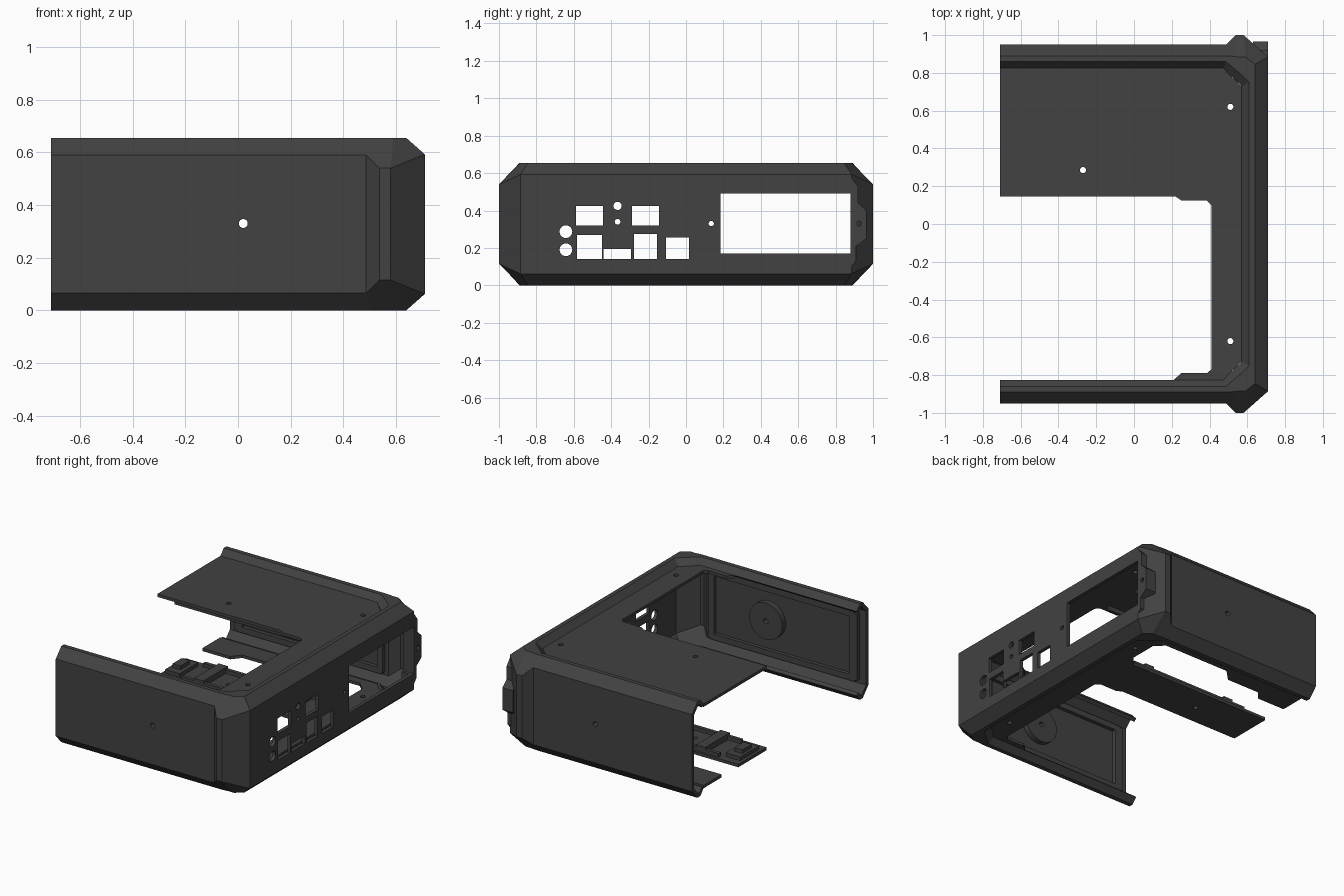
import bpy, bmesh, math
from mathutils import Matrix, Vector

if "Cube" in bpy.data.objects:
    bpy.data.objects.remove(bpy.data.objects["Cube"])

H = 0.655  # overall height

mat = bpy.data.materials.new("charcoal_plastic")
mat.diffuse_color = (0.054, 0.054, 0.054, 1)
mat.use_nodes = True
mat.node_tree.nodes["Principled BSDF"].inputs["Base Color"].default_value = mat.diffuse_color


def make(name, bm):
    me = bpy.data.meshes.new(name)
    bm.to_mesh(me)
    bm.free()
    me.materials.append(mat)
    ob = bpy.data.objects.new(name, me)
    bpy.context.scene.collection.objects.link(ob)
    return ob


def add_box(bm, x0, x1, y0, y1, z0, z1):
    m = Matrix.Translation(((x0 + x1) / 2, (y0 + y1) / 2, (z0 + z1) / 2))
    m = m @ Matrix.Diagonal((abs(x1 - x0), abs(y1 - y0), abs(z1 - z0), 1))
    bmesh.ops.create_cube(bm, size=1, matrix=m)


def add_cyl(bm, center, r, depth, axis, n=24):
    q = Vector((0, 0, 1)).rotation_difference(Vector(axis)).to_matrix().to_4x4()
    bmesh.ops.create_cone(bm, cap_ends=True, segments=n, radius1=r, radius2=r,
                          depth=depth, matrix=Matrix.Translation(center) @ q)


def prism(name, pts, direction):
    bm = bmesh.new()
    f = bm.faces.new([bm.verts.new(p) for p in pts])
    ex = bmesh.ops.extrude_face_region(bm, geom=[f])
    vs = [v for v in ex["geom"] if isinstance(v, bmesh.types.BMVert)]
    bmesh.ops.translate(bm, verts=vs, vec=direction)
    bmesh.ops.recalc_face_normals(bm, faces=bm.faces)
    return make(name, bm)


def cut(ob, cutter):
    mod = ob.modifiers.new("cut", "BOOLEAN")
    mod.operation, mod.solver, mod.object = "DIFFERENCE", "EXACT", cutter
    dg = bpy.context.evaluated_depsgraph_get()
    me = bpy.data.meshes.new_from_object(ob.evaluated_get(dg))
    ob.modifiers.clear()
    ob.data = me


# Cutter holding every port and screw hole
bm = bmesh.new()
ports = [(-.588, -.444, .32, .425), (-.583, -.449, .14, .27),
         (-.44, -.294, .14, .195), (-.289, -.144, .32, .425),
         (-.278, -.155, .14, .275), (-.107, .016, .14, .255),
         (.184, .88, .17, .49)]
for y0, y1, z0, z1 in ports:
    add_box(bm, .6, .8, y0, y1, z0, z1)
for y, z, r in [(-.642, .287, .034), (-.642, .19, .034), (-.366, .425, .022),
                (-.366, .34, .015), (.135, .33, .014), (.925, .33, .014)]:
    add_cyl(bm, (.66, y, z), r, .3, (1, 0, 0))
for s in (-1, 1):
    add_cyl(bm, (.02, s * .95, .33), .017, .3, (0, 1, 0))
for x, y in [(-.27, .285), (.51, .62), (.51, -.62)]:
    add_cyl(bm, (x, y, H / 2), .016, 1, (0, 0, 1))
cutter = make("hole_cutter", bm)
cutter.hide_render = True

# Outer shell: lip, rim, chamfer and wall rows swept around three sides
lip = [(-.71, -.825, .615), (.475, -.825, .615), (.495, -.80, .615),
       (.555, -.745, .615), (.57, -.73, .615)]
rim = [(-.71, -.86, H), (.485, -.86, H), (.51, -.84, H),
       (.58, -.78, H), (.61, -.75, H)]
edge = [(-.71, -.89, H), (.505, -.89, H), (.55, -.885, H),
        (.59, -.885, H), (.64, -.845, H)]
wall = [(-.71, -.95, .59), (.487, -.95, .59), (.537, -1, .54),
        (.58, -1, .54), (.71, -.885, .593)]
upper = [r + [(x, -y, z) for x, y, z in reversed(r)] for r in (lip, rim, edge, wall)]
rows = upper + [[(x, y, H - z) for x, y, z in r] for r in reversed(upper)]
bm = bmesh.new()
grid = [[bm.verts.new(p) for p in r] for r in rows]
for a, b in zip(grid, grid[1:]):
    for i in range(len(a) - 1):
        bm.faces.new((a[i], b[i], b[i + 1], a[i + 1]))
shell = make("outer_shell", bm)
sol = shell.modifiers.new("thickness", "SOLIDIFY")
sol.thickness, sol.offset, sol.use_even_offset = .024, -1, True
cut(shell, cutter)

# Recessed top and bottom panels
inner_edge = [(-.71, .145), (.22, .145), (.25, .125), (.385, .125), (.41, .10),
              (.41, -.77), (.385, -.79), (.25, -.79), (.21, -.825)]
outer_edge = [(.475, -.825), (.495, -.80), (.57, -.73),
              (.57, .73), (.495, .80), (.475, .825), (-.71, .825)]
notch = [(-.71, .63), (-.5, .63), (-.45, .69), (-.2, .69), (-.12, .77),
         (.38, .77), (.44, .71), (.44, .52), (.38, .45), (-.71, .45)]
for name, pts, z in (("top_panel", inner_edge + outer_edge, .595),
                     ("bottom_panel", inner_edge + outer_edge + notch, .04)):
    cut(prism(name, [(x, y, z) for x, y in pts], (0, 0, .02)), cutter)

# Stiffening frame and round boss inside the front and back walls
for s, name in ((-1, "front_wall_ribs"), (1, "back_wall_ribs")):
    bm = bmesh.new()
    y0, y1 = s * .93, s * .9
    for z0, z1 in ((.09, .13), (.525, .565), (.29, .305), (.35, .365)):
        add_box(bm, -.64, .45, y0, y1, z0, z1)
    for x0, x1 in ((-.66, -.6), (.42, .46)):
        add_box(bm, x0, x1, y0, y1 - s * .001, .1, .555)
    for x0, x1 in ((-.025, -.005), (.045, .065)):
        add_box(bm, x0, x1, y0, y1 - s * .002, .11, .545)
    ribs = make(name, bm)
    bm = bmesh.new()
    add_cyl(bm, (.02, s * .91, .33), .125, .045, (0, 1, 0), 32)
    boss = make(name.replace("ribs", "boss"), bm)
    cut(ribs, cutter)
    cut(boss, cutter)

# Latch tab standing off the back right corner
tab = [(.86, .10), (.885, .10), (.91, .13), (.91, .21), (.965, .25),
       (.965, .40), (.92, .44), (.92, .53), (.885, .575), (.86, .575)]
cut(prism("latch_tab", [(.63, y, z) for y, z in tab], (.079, 0, 0)), cutter)

# Rails and catch blocks on the bottom strip
bm = bmesh.new()
for y in (.17, .41):
    add_box(bm, -.55, .36, y, y + .025, .055, .085)
add_box(bm, -.69, -.58, .2, .4, .055, .085)
add_box(bm, -.67, -.61, .25, .35, .08, .11)
add_box(bm, -.45, -.38, .17, .435, .055, .1)
add_box(bm, .2, .27, .17, .435, .055, .1)
make("bottom_rails", bm)

# Stiffeners under the top panel
bm = bmesh.new()
for y in (.17, .45, .75):
    add_box(bm, -.6, .36, y, y + .02, .565, .6)
make("top_panel_stiffeners", bm)
